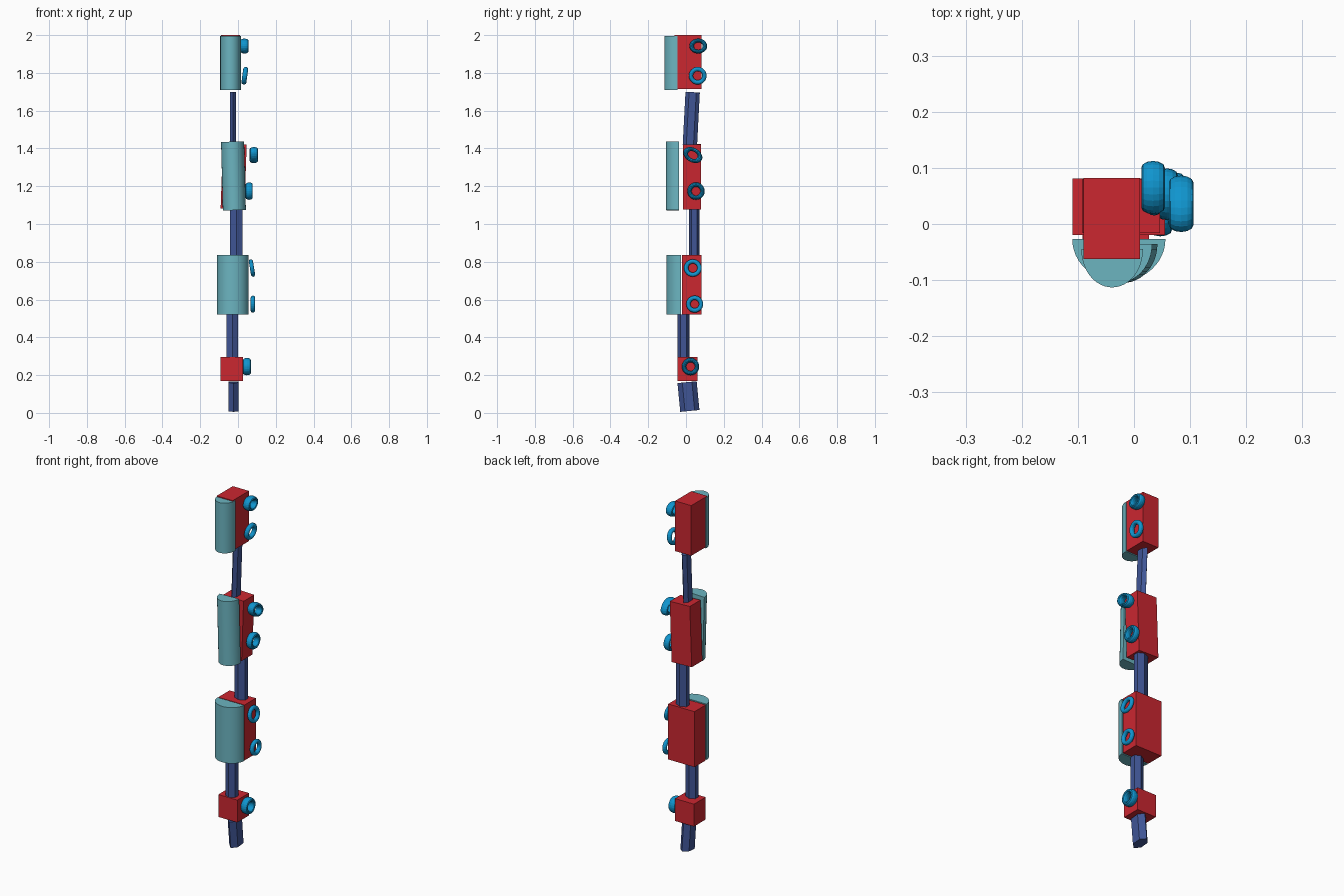
import bpy, bmesh, math
from mathutils import Euler

if "Cube" in bpy.data.objects:
    bpy.data.objects.remove(bpy.data.objects["Cube"])


def material(name, color):
    m = bpy.data.materials.new(name)
    m.diffuse_color = (*color, 1)
    m.use_nodes = True
    m.node_tree.nodes["Principled BSDF"].inputs["Base Color"].default_value = m.diffuse_color
    return m


RED = material("red", (0.60, 0.02, 0.03))
NAVY = material("navy", (0.05, 0.09, 0.30))
BLUE = material("blue", (0.005, 0.30, 0.62))
TEAL = material("teal", (0.15, 0.46, 0.53))


def make(name, verts, faces, loc, rot, mat):
    mesh = bpy.data.meshes.new(name)
    mesh.from_pydata(verts, [], faces)
    bm = bmesh.new()
    bm.from_mesh(mesh)
    bmesh.ops.recalc_face_normals(bm, faces=bm.faces)
    bm.to_mesh(mesh)
    bm.free()
    mesh.materials.append(mat)
    ob = bpy.data.objects.new(name, mesh)
    ob.location = loc
    ob.rotation_euler = Euler([math.radians(a) for a in rot])
    bpy.context.collection.objects.link(ob)
    return ob


def prism(name, outline, height, loc, rot, mat):
    """Closed prism of an xy outline, centred on its height."""
    n = len(outline)
    verts = [(x, y, z) for z in (-height / 2, height / 2) for x, y in outline]
    faces = [(i, (i + 1) % n, n + (i + 1) % n, n + i) for i in range(n)]
    faces += [tuple(range(n))[::-1], tuple(range(n, 2 * n))]
    return make(name, verts, faces, loc, rot, mat)


def ring(name, loc, radius, half_width, rot=(0, 0, 0), squash=1.0, stretch=1.0):
    """Ring whose axis is x, with an oval tube section."""
    n, m, tube = 24, 12, 0.0115
    verts = []
    for i in range(n):
        a = 2 * math.pi * i / n
        for j in range(m):
            b = 2 * math.pi * j / m
            r = radius - tube + tube * math.cos(b)
            verts.append((half_width * math.sin(b), r * math.cos(a) * stretch,
                          r * math.sin(a) * squash))
    faces = [(i * m + j, (i + 1) % n * m + j, (i + 1) % n * m + (j + 1) % m,
              i * m + (j + 1) % m) for i in range(n) for j in range(m)]
    return make(name, verts, faces, loc, rot, BLUE)


# Blocks: x0, x1, y0, y1, z0, z1, sideways tilt
blocks = [(-.092, .027, -.045, .06, .17, .297, 0),
          (-.11, .055, -.02, .081, .52, .835, 0),
          (-.086, .04, -.016, .08, 1.08, 1.422, 2),
          (-.09, .011, -.062, .082, 1.715, 2.0, 0)]
for i, (x0, x1, y0, y1, z0, z1, tilt) in enumerate(blocks, 1):
    w, d = (x1 - x0) / 2, (y1 - y0) / 2
    prism(f"block_{i}", [(-w, -d), (w, -d), (w, d), (-w, d)], z1 - z0,
          ((x0 + x1) / 2, (y0 + y1) / 2, (z0 + z1) / 2), (0, tilt, 0), RED)

# Hexagonal rods: centre x, centre y, half x, half y, z0, z1, rotation
rods = [(-.024, .013, .027, .051, .01, .163, (5.5, 0, 0)),
        (-.030, -.013, .030, .031, .297, .52, (0, 0, 0)),
        (-.009, .043, .033, .028, .835, 1.08, (0, 0, 0)),
        (-.027, .028, .016, .038, 1.42, 1.698, (-3, 0, 0))]
for i, (cx, cy, hx, hy, z0, z1, rot) in enumerate(rods, 1):
    hexagon = [(hx * math.sin(k * math.pi / 3) / math.sin(math.pi / 3),
                hy * math.cos(k * math.pi / 3)) for k in range(6)]
    prism(f"rod_{i}", hexagon, z1 - z0, (cx, cy, (z0 + z1) / 2), rot, NAVY)

# Half-round front covers: centre x, half width, back y, depth, z0, z1, tilt
covers = [(-.027, .083, -.027, .076, .52, .837, 0),
          (-.024, .061, -.036, .069, 1.073, 1.436, -1.5),
          (-.039, .055, -.045, .068, 1.71, 1.995, 0)]
for i, (cx, hw, back, depth, z0, z1, tilt) in enumerate(covers, 1):
    arc = [(-hw * math.cos(k * math.pi / 24), -depth * math.sin(k * math.pi / 24))
           for k in range(25)]
    ob = prism(f"cover_{i}", arc, z1 - z0, (cx, back, (z0 + z1) / 2), (0, tilt, 0), TEAL)
    bpy.context.view_layer.objects.active = ob
    ob.select_set(True)
    bpy.ops.object.shade_smooth_by_angle(angle=math.radians(30))
    ob.select_set(False)

# Rings on the right side
ring("ring_1", (.047, .024, .245), .046, .021)
ring("ring_2", (.079, .046, .576), .045, .012)
ring("ring_3", (.074, .036, .767), .047, .011, (0, -9, 0))
ring("ring_4", (.059, .053, 1.174), .046, .019)
ring("ring_5", (.084, .036, 1.365), .046, .022, (-30, 0, 0), .82, 1.18)
ring("ring_6", (.036, .062, 1.785), .047, .013, (0, 8, 0))
ring("ring_7", (.034, .065, 1.942), .046, .021, (0, 0, 0), .86, 1.03)
